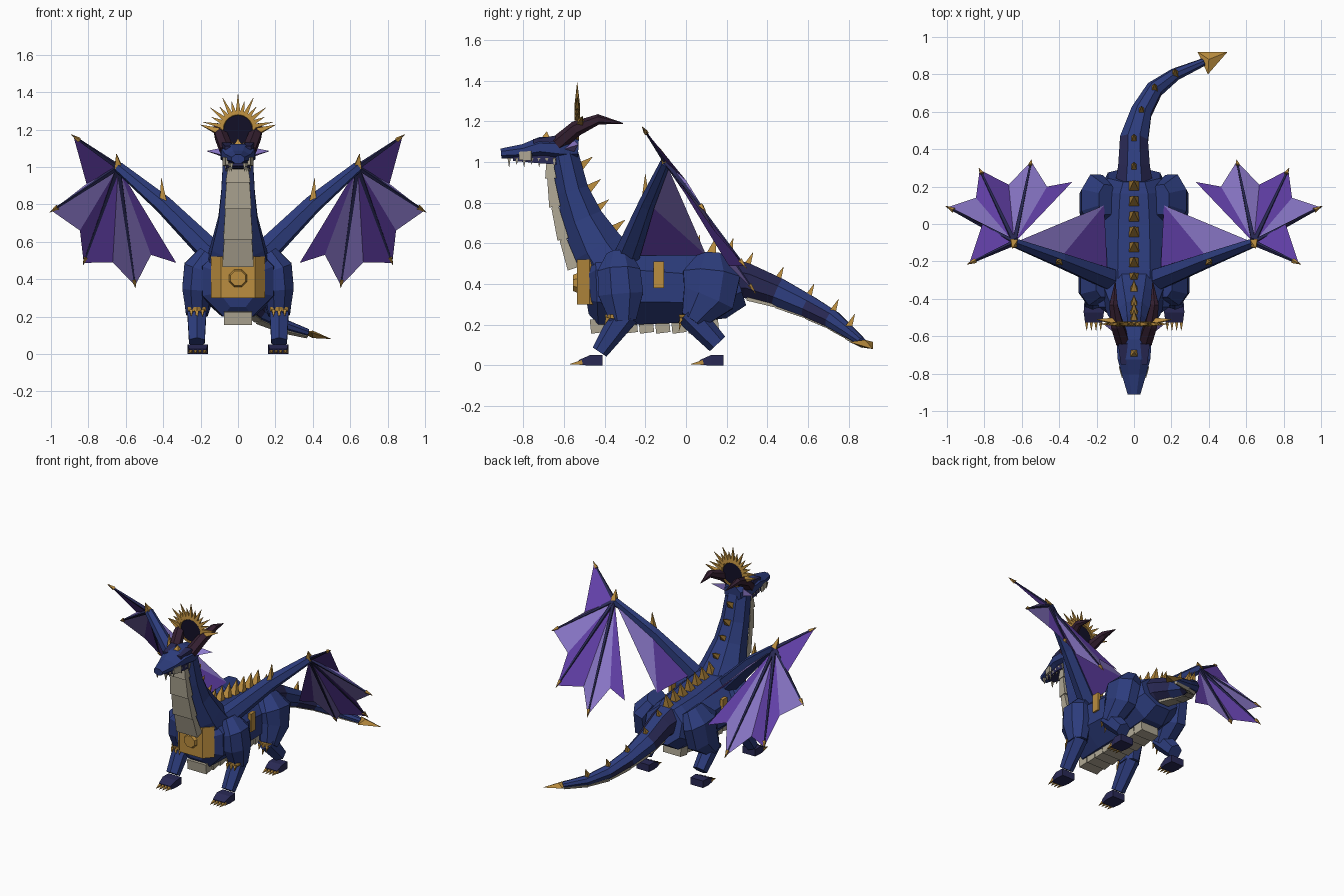
import bpy, bmesh, math
from mathutils import Vector

cube = bpy.data.objects.get("Cube")
if cube:
    bpy.data.objects.remove(cube)


def material(name, rgb):
    m = bpy.data.materials.new(name)
    m.use_nodes = True
    m.diffuse_color = (*rgb, 1)
    m.node_tree.nodes["Principled BSDF"].inputs["Base Color"].default_value = (*rgb, 1)
    return m


BLUE = material("scale_blue", (.026, .046, .205))
NAVY = material("dark_navy", (.022, .022, .09))
GOLD = material("gold", (.5, .27, .05))
BEIGE = material("belly_beige", (.42, .38, .29))
HORN = material("horn_maroon", (.035, .014, .03))
PURPLE = material("wing_purple", (.125, .052, .4))
LILAC = material("wing_lilac", (.26, .19, .59))
BLACK = material("halo_dark", (.006, .005, .02))


class Part:
    """Collects geometry for one object; mirror adds the right-hand copy."""

    def __init__(self, name, *mats):
        self.name, self.mats = name, mats
        self.verts, self.faces, self.ids = [], [], []

    def add(self, verts, faces, mat=0):
        n = len(self.verts)
        self.verts += [Vector(v) for v in verts]
        self.faces += [[i + n for i in f] for f in faces]
        self.ids += [mat] * len(faces)
        return self

    def tube(self, pts, sides=8):
        """Loft rings (x, y, z, half width, half height) along a path."""
        c = [Vector(p[:3]) for p in pts]
        verts, faces, last = [], [], len(pts) - 1
        for i, p in enumerate(pts):
            t = (c[min(i + 1, last)] - c[max(i - 1, 0)]).normalized()
            w = Vector((1, 0, 0))
            w = w - w.dot(t) * t
            w = w.normalized() if w.length > .01 else Vector((0, 1, 0))
            h = t.cross(w)
            k = 1 / math.cos(math.pi / sides)
            for j in range(sides):
                a = 2 * math.pi * (j + .5) / sides
                verts.append(c[i] + k * (w * p[3] * math.cos(a) + h * p[4] * math.sin(a)))
        for i in range(last):
            for j in range(sides):
                a, b = i * sides + j, i * sides + (j + 1) % sides
                faces.append((a, b, b + sides, a + sides))
        faces += [range(sides), range(last * sides, (last + 1) * sides)]
        return self.add(verts, faces)

    def spike(self, base, tip, r=.015):
        return self.tube([(*base, r, r), (*tip, .001, .001)], 4)

    def build(self, mirror=False, solid=True):
        if mirror:
            n = len(self.verts)
            self.verts += [Vector((-v.x, v.y, v.z)) for v in self.verts]
            self.faces += [[i + n for i in reversed(list(f))] for f in self.faces]
            self.ids += self.ids
        me = bpy.data.meshes.new(self.name)
        me.from_pydata(self.verts, [], self.faces)
        for m in self.mats:
            me.materials.append(m)
        for p, i in zip(me.polygons, self.ids):
            p.material_index = i
        if solid:
            bm = bmesh.new()
            bm.from_mesh(me)
            bmesh.ops.recalc_face_normals(bm, faces=bm.faces)
            bm.to_mesh(me)
            bm.free()
        ob = bpy.data.objects.new(self.name, me)
        bpy.context.collection.objects.link(ob)


# Torso, neck and tail
Part("torso", BLUE).tube([(0, -.5, .38, .1, .13), (0, -.44, .39, .19, .19), (0, -.25, .39, .21, .19),
                          (0, 0, .38, .2, .17), (0, .18, .385, .18, .155), (0, .26, .41, .14, .12)]).build()
Part("neck", BLUE).tube([(0, -.36, .46, .17, .15), (0, -.44, .58, .14, .13), (0, -.51, .72, .105, .1),
                         (0, -.56, .86, .09, .08), (0, -.6, 1.04, .08, .07)]).build()
tail = [(0, .22, .42, .1, .11), (0, .3, .415, .085, .085), (0, .45, .36, .075, .07), (.04, .6, .29, .055, .055),
        (.11, .72, .225, .045, .045), (.22, .8, .165, .032, .032), (.37, .865, .115, .02, .02)]
tail_part = Part("tail", BLUE, NAVY).tube(tail)
for i in range(8 * (len(tail) - 1)):
    # dark root with a blue top strip, and one darker band further back
    band, side = divmod(i, 8)
    if (band < 2 and side != 5) or (band == 3 and side not in (4, 5, 6)):
        tail_part.ids[i] = 1
tail_part.build()
Part("tail_tip", GOLD).add([(.34, .92, .115), (.395, .8, .115), (.5, .92, .08), (.4, .88, .125), (.4, .88, .085)],
                           [(0, 1, 3), (1, 2, 3), (2, 0, 3), (1, 0, 4), (2, 1, 4), (0, 2, 4)]).build()

# Pale plates under neck, belly and tail
plates = Part("underside_plates", BEIGE)
front = [(-.67, .99), (-.665, .92), (-.645, .78), (-.605, .62), (-.555, .475)]
for i, (a, b) in enumerate(zip(front, front[1:])):
    w = .056 + .006 * i
    plates.tube([(0, *a, w, .018), (0, *b, w + .01, .028)], 4)
for i in range(8):
    y = -.47 + .08 * i
    plates.tube([(0, y, .19, .075, .035), (0, y + .07, .197, .07, .033)], 4)
for a, b in zip(tail[1:], tail[2:]):
    plates.tube([(*a[:2], a[2] - a[4], a[3] * .5, .012), (*b[:2], b[2] - b[4], b[3] * .5, .008)], 4)
plates.build()

# Gold spines down neck, back and tail
spines = Part("back_spines", GOLD)
for y, z in [(-.53, .97), (-.49, .86), (-.45, .76), (-.37, .66)]:
    spines.spike((0, y, z), (0, y + .07, z + .055), .024)
for i in range(7):
    y = -.29 + .082 * i
    z = .57 - .1 * (y + .25)
    spines.spike((0, y, z), (0, y + .03, z + .1), .027)
for a in tail[1:-1]:
    spines.spike((a[0], a[1], a[2] + a[4] - .01), (a[0], a[1] + .03, a[2] + a[4] + .055), .017)
spines.build()

# Gold breastplate with boss, and flank plates
plan = [(-.145, -.475), (-.09, -.535), (.09, -.535), (.145, -.475)]
chest = Part("breastplate", GOLD)
for (x1, y1), (x2, y2) in zip(plan, plan[1:]):
    ring = [(x1, y1), (x2, y2), (x2 * .9, y2 + .025), (x1 * .9, y1 + .025)]
    chest.add([(*p, .3) for p in ring] + [(*p, .52) for p in ring],
              [(0, 1, 2, 3), (4, 5, 6, 7), (0, 1, 5, 4), (1, 2, 6, 5), (2, 3, 7, 6), (3, 0, 4, 7)])
chest.tube([(0, -.53, .405, .05, .05), (0, -.555, .405, .04, .04)])
chest.build()
Part("flank_plates", GOLD).tube([(.205, -.135, .38, .012, .026), (.205, -.135, .51, .012, .026)], 4).build(True)

# Legs, feet, claws and knee guards
Part("front_thighs", BLUE).tube([(.16, -.33, .54, .05, .06), (.21, -.33, .46, .08, .105), (.22, -.32, .35, .078, .11),
                                 (.22, -.31, .22, .058, .065)]).build(True)
Part("hind_thighs", BLUE).tube([(.14, .13, .52, .06, .08), (.2, .125, .44, .085, .14), (.21, .11, .33, .082, .13),
                                (.22, .03, .22, .058, .06)]).build(True)
shins = Part("shins", BLUE)
shins.tube([(.22, -.3, .25, .052, .06), (.22, -.425, .065, .042, .035)], 6)
shins.tube([(.22, .01, .26, .052, .06), (.22, .155, .105, .042, .045)], 6)
shins.build(True)
feet, claws, guards = Part("feet", NAVY), Part("claws", GOLD), Part("knee_guards", GOLD)
for heel, knee in [(-.41, -.345), (.185, .02)]:
    feet.tube([(.215, heel, .025, .05, .025), (.215, heel - .06, .025, .054, .025),
               (.215, heel - .115, .013, .046, .013)], 4)
    for i in range(4):
        x = .178 + .025 * i
        claws.spike((x, heel - .1, .015), (x, heel - .16, .006), .011)
    guards.tube([(.22, knee, .23, .048, .045), (.22, knee, .25, .05, .047)], 6)
    for dx in (-.03, 0, .03):
        guards.spike((.22 + dx, knee - .04, .235), (.22 + dx, knee - .055, .17 + abs(dx)), .01)
for p in (feet, claws, guards):
    p.build(True)

# Head, jaw, brows, cheeks, teeth and ear fins
Part("head", BLUE).tube([(0, -.53, 1.06, .065, .05), (0, -.62, 1.065, .093, .06), (0, -.72, 1.072, .088, .05),
                         (0, -.8, 1.052, .066, .036), (0, -.91, 1.042, .034, .024)]).build()
Part("jaw", NAVY).tube([(0, -.57, 1.015, .06, .03), (0, -.7, 1.012, .065, .02), (0, -.85, 1.015, .035, .01)], 4).build()
Part("brows", NAVY).tube([(.06, -.64, 1.115, .025, .015), (.055, -.75, 1.1, .015, .012)], 4).build(True)
Part("cheek_plates", BEIGE).tube([(.058, -.82, 1.03, .008, .02), (.074, -.76, 1.03, .008, .024)], 4).build(True)
teeth = Part("teeth", BEIGE)
for i in range(8):
    y, x = -.87 + .037 * i, .034 + .005 * i
    teeth.spike((x, y, 1.02), (x, y, .975 + .012 * (i % 2)), .008)
teeth.build(True)
Part("ear_fins", LILAC).add([(.07, -.61, 1.06), (.17, -.53, 1.085), (.07, -.55, 1.105), (.07, -.55, 1.05)],
                            [(0, 1, 2), (0, 3, 1), (2, 1, 3)]).build(True)
Part("forehead_gem", GOLD).spike((0, -.69, 1.11), (0, -.685, 1.15), .025).build()

# Horns with gold side thorns, and spiked halo
Part("horns", HORN).tube([(.06, -.63, 1.09, .035, .035), (.09, -.54, 1.165, .033, .033), (.11, -.43, 1.21, .022, .022),
                          (.1, -.31, 1.19, .002, .002)], 6).build(True)
Part("horn_thorns", GOLD).spike((.105, -.52, 1.19), (.2, -.51, 1.225), .016).build(True)
Part("halo_disc", BLACK).tube([(0, -.54, 1.2, .082, .082), (0, -.53, 1.2, .082, .082)], 16).build()
bpy.ops.mesh.primitive_torus_add(location=(0, -.535, 1.2), rotation=(math.pi / 2, 0, 0), major_segments=20,
                                 minor_segments=6, major_radius=.085, minor_radius=.011)
bpy.context.object.name = "halo_ring"
bpy.context.object.data.materials.append(GOLD)
rays = Part("halo_spikes", GOLD)
for i in range(13):
    a = math.radians(12 + 13 * i)
    r = .19 if i % 2 == 0 else .155
    rays.spike((.085 * math.cos(a), -.535, 1.2 + .085 * math.sin(a)),
               (r * math.cos(a), -.535, 1.2 + r * math.sin(a)), .013)
rays.build()

# Wings: arm, fingers, folded membrane and gold claws
shoulder, elbow, wrist = (.14, -.29, .54), (.4, -.19, .8), (.64, -.1, 1.0)
tips = [(.88, -.21, 1.165), (.995, .09, .765), (.825, .29, .487), (.55, .335, .365), (.33, .225, .487)]
notches = [(.81, 0, .91), (.845, .14, .66), (.67, .21, .49), (.465, .2, .53)]
Part("wing_arms", BLUE).tube([(*shoulder, .06, .055), (*elbow, .045, .035), (*wrist, .026, .022)], 6).build(True)
fingers, hooks = Part("wing_fingers", NAVY), Part("wing_claws", GOLD)
for t in tips[:4]:
    fingers.tube([(*wrist, .011, .011), (*t, .004, .004)], 4)
    d = (Vector(t) - Vector(wrist)).normalized()
    hooks.spike(Vector(t) - d * .04, Vector(t) + d * .015, .01)
hooks.spike(wrist, (.65, -.13, 1.07), .02)
hooks.spike((.4, -.2, .82), (.41, -.2, .94), .018)
fingers.build(True)
hooks.build(True)
# both folds beside a finger share a colour, alternating from finger to finger
skin = Part("wing_membranes", PURPLE, LILAC)
for i, n in enumerate(notches):
    skin.add([wrist, tips[i], n], [(0, 1, 2)], i % 2)
    skin.add([wrist, n, tips[i + 1]], [(0, 1, 2)], (i + 1) % 2)
flank = (.16, .1, .54)
skin.add([wrist, elbow, flank], [(0, 1, 2)], 1)
skin.add([elbow, shoulder, flank], [(0, 1, 2)], 0)
skin.build(True, solid=False)
